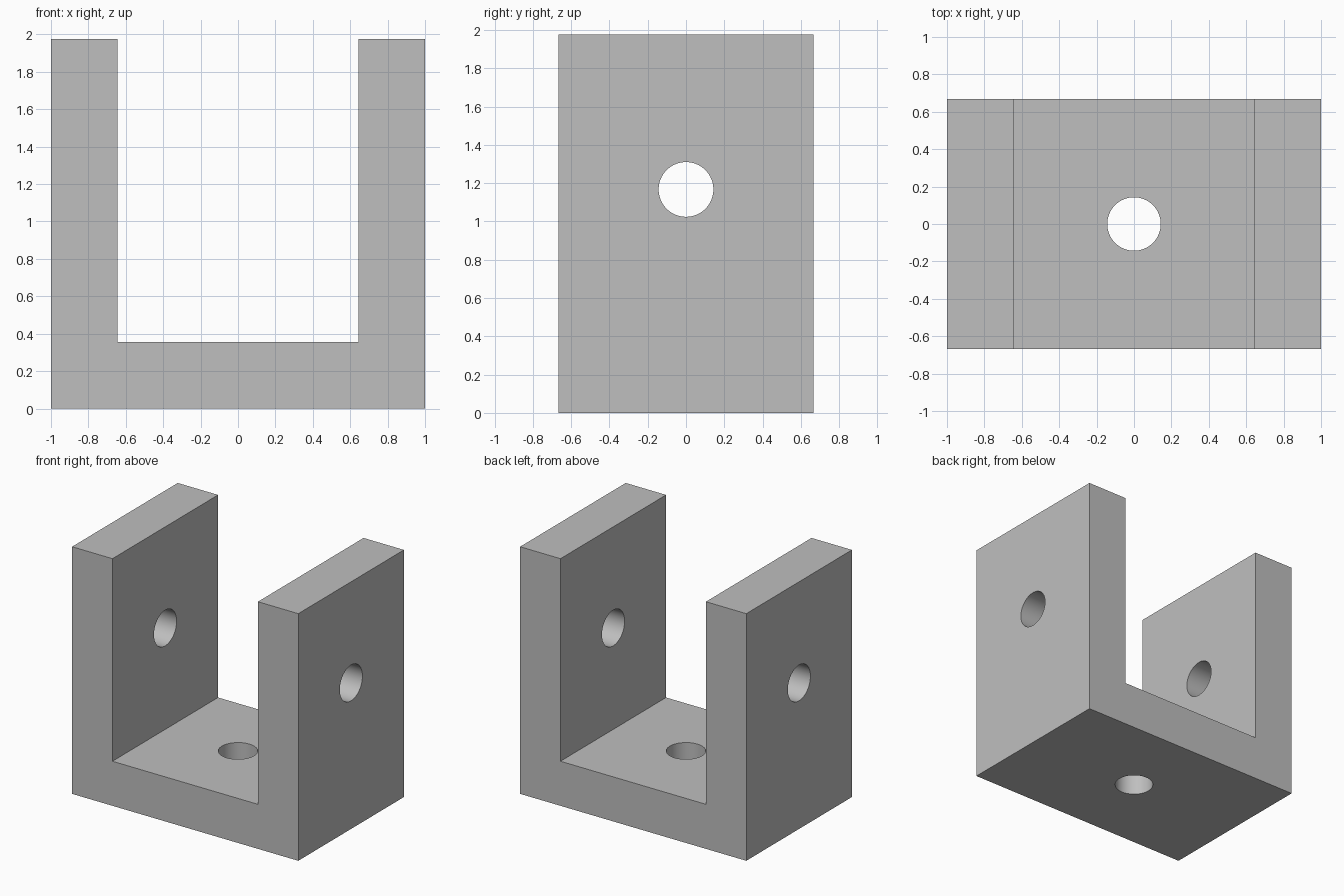
import bpy
import bmesh
from math import radians

if "Cube" in bpy.data.objects:
    bpy.data.objects.remove(bpy.data.objects["Cube"], do_unlink=True)

HALF_WIDTH, HALF_DEPTH, HEIGHT = 1.0, 0.667, 1.975
INNER, FLOOR = 0.643, 0.356
HOLE_RADIUS, PIN_HEIGHT = 0.143, 1.167

# Material
grey = bpy.data.materials.new("plain grey")
grey.use_nodes = True
colour = (0.52, 0.52, 0.52, 1)
grey.diffuse_color = colour
grey.node_tree.nodes["Principled BSDF"].inputs["Base Color"].default_value = colour

# U-shaped bracket: extruded front profile
half = [(HALF_WIDTH, 0), (HALF_WIDTH, HEIGHT), (INNER, HEIGHT), (INNER, FLOOR)]
profile = half + [(-x, z) for x, z in reversed(half)]
bm = bmesh.new()
face = bm.faces.new([bm.verts.new((x, -HALF_DEPTH, z)) for x, z in profile])
side = bmesh.ops.extrude_face_region(bm, geom=[face])
moved = [v for v in side["geom"] if isinstance(v, bmesh.types.BMVert)]
bmesh.ops.translate(bm, verts=moved, vec=(0, 2 * HALF_DEPTH, 0))
bmesh.ops.recalc_face_normals(bm, faces=bm.faces)
mesh = bpy.data.meshes.new("u_bracket")
bm.to_mesh(mesh)
bm.free()
bracket = bpy.data.objects.new("u_bracket", mesh)
bpy.context.collection.objects.link(bracket)
mesh.materials.append(grey)


def drill(name, location, rotation, depth):
    """Cut a round hole through the bracket."""
    bpy.ops.mesh.primitive_cylinder_add(vertices=64, radius=HOLE_RADIUS, depth=depth,
                                        location=location, rotation=rotation)
    cutter = bpy.context.object
    cutter.name = name
    cutter.hide_render = True
    cutter.data.materials.append(grey)
    bpy.context.view_layer.objects.active = bracket
    cut = bracket.modifiers.new(name, "BOOLEAN")
    cut.operation, cut.solver, cut.object = "DIFFERENCE", "EXACT", cutter
    bpy.ops.object.modifier_apply(modifier=cut.name)
    bpy.data.objects.remove(cutter, do_unlink=True)


# Pin hole through both arms, bolt hole through the floor
drill("pin_hole", (0, 0, PIN_HEIGHT), (0, radians(90), 0), 3)
drill("bolt_hole", (0, 0, FLOOR / 2), (0, 0, 0), 0.6)

# Smooth hole walls, sharp outer edges
bpy.ops.object.select_all(action="DESELECT")
bracket.select_set(True)
bpy.context.view_layer.objects.active = bracket
bpy.ops.object.shade_smooth_by_angle(angle=radians(30))
